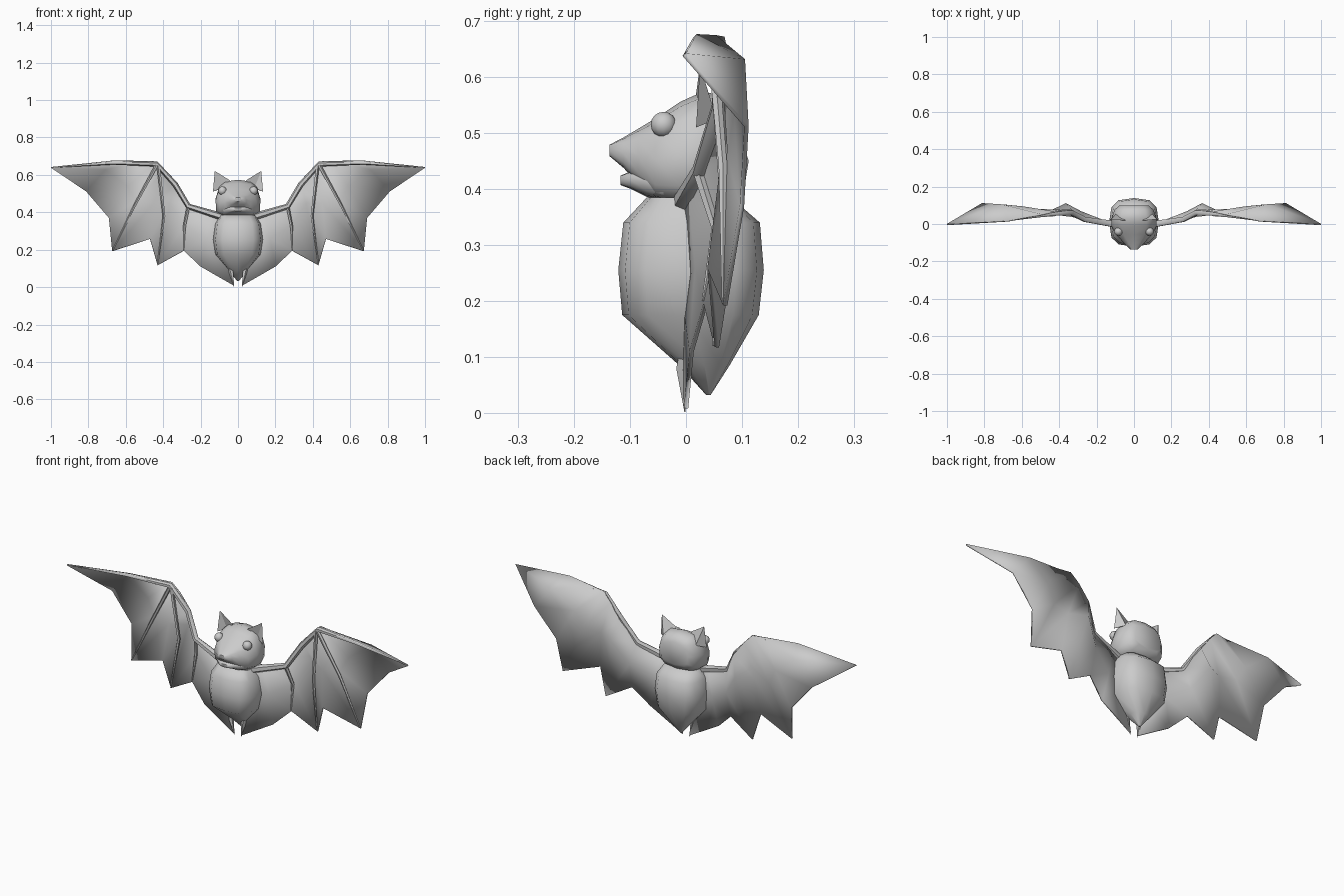
import bpy, bmesh, math
from mathutils import Vector

if "Cube" in bpy.data.objects:
    bpy.data.objects.remove(bpy.data.objects["Cube"])


def finish(name, bm, angle=50):
    bmesh.ops.recalc_face_normals(bm, faces=bm.faces)
    me = bpy.data.meshes.new(name)
    bm.to_mesh(me)
    bm.free()
    ob = bpy.data.objects.new(name, me)
    bpy.context.collection.objects.link(ob)
    bpy.ops.object.select_all(action='DESELECT')
    ob.select_set(True)
    bpy.context.view_layer.objects.active = ob
    bpy.ops.object.shade_smooth_by_angle(angle=math.radians(angle))
    return ob


def mirror(ob):
    m = ob.modifiers.new("mirror", 'MIRROR')
    m.use_mirror_merge = False
    return ob


def spow(v, p):
    return math.copysign(abs(v) ** p, v)


def loft(bm, rings):
    loops = [[bm.verts.new(p) for p in r] for r in rings]
    n = len(loops[0])
    for a, b in zip(loops, loops[1:]):
        for i in range(n):
            bm.faces.new((a[i], a[(i + 1) % n], b[(i + 1) % n], b[i]))
    bm.faces.new(loops[0])
    bm.faces.new(loops[-1])


def squircle(n, rx, ry, p=0.68):
    return [(rx * spow(math.cos(2 * math.pi * i / n), p),
             ry * spow(math.sin(2 * math.pi * i / n), p)) for i in range(n)]


def tube(bm, path, radii, n=6):
    pts = [Vector(p) for p in path]
    rings = []
    for i, p in enumerate(pts):
        t = (pts[min(i + 1, len(pts) - 1)] - pts[max(i - 1, 0)]).normalized()
        u = t.cross(Vector((0, 1, 0))).normalized()
        w = t.cross(u)
        rings.append([p + radii[i] * (u * math.cos(2 * math.pi * k / n) + w * math.sin(2 * math.pi * k / n))
                      for k in range(n)])
    loft(bm, rings)


def head_loft(bm, rings, taper):
    # rings: y, half width, bottom z, top z; lower part wider than the top
    loft(bm, [[(x * (1 - taper * z / (z1 - z0)), y, (z0 + z1) / 2 + z)
               for x, z in squircle(12, rx, (z1 - z0) / 2)] for y, rx, z0, z1 in rings])


# Body: z, centre y, half width, half depth
bm = bmesh.new()
loft(bm, [[(x, cy + y, z) for x, y in squircle(12, rx, ry)] for z, cy, rx, ry in [
    (.385, .005, .095, .075), (.34, .01, .122, .122), (.255, .009, .133, .13),
    (.175, .008, .122, .122), (.085, .033, .048, .045), (.032, .04, .004, .004)]])
finish("body", bm)

# Head with upper jaw ending in a pointed snout
bm = bmesh.new()
head_loft(bm, [(.10, .078, .415, .535), (.075, .105, .385, .565), (.03, .12, .37, .574),
               (-.01, .12, .37, .556), (-.055, .10, .38, .526), (-.085, .07, .41, .508),
               (-.112, .045, .438, .492), (-.137, .02, .459, .479)], .22)
finish("head", bm)

# Lower jaw
bm = bmesh.new()
head_loft(bm, [(-.04, .095, .378, .45), (-.07, .078, .386, .44), (-.098, .048, .40, .432),
               (-.117, .022, .407, .424)], 0)
finish("lower_jaw", bm)

# Eyes
bm = bmesh.new()
bmesh.ops.create_uvsphere(bm, u_segments=12, v_segments=8, radius=.023)
for v in bm.verts:
    v.co += Vector((.083, -.04, .515))
mirror(finish("eyes", bm))

# Ears: cupped four sided shells
bm = bmesh.new()
tip, inner, outer, back, dent = [bm.verts.new(p) for p in [
    (.124, .025, .621), (.042, .018, .57), (.134, .018, .51), (.095, .055, .525), (.088, .035, .53)]]
for f in [(tip, inner, dent), (tip, dent, outer), (tip, back, inner), (tip, outer, back),
          (inner, back, dent), (dent, back, outer)]:
    bm.faces.new(f)
mirror(finish("ears", bm, 30))

# Wing membrane: top, middle and bottom points from body to tip
cols = [
    [(.06, -.008, .37), (.05, -.005, .22), (.022, 0, .008)],
    [(.14, .008, .395), (.17, .02, .26), (.20, .01, .11)],
    [(.265, .03, .44), (.285, .065, .33), (.29, .035, .195)],
    [(.335, .075, .55), (.365, .108, .45), (.43, .055, .117)],
    [(.39, .072, .625), (.45, .066, .45), (.47, .042, .258)],
    [(.435, .065, .672), (.545, .078, .46), (.672, .07, .192)],
    [(.50, .05, .674), (.59, .09, .54), (.69, .10, .37)],
    [(.67, .016, .674), (.71, .102, .63), (.812, .108, .512)]]
bm = bmesh.new()
grid = [[bm.verts.new(p) for p in c] for c in cols]
for a, b in zip(grid, grid[1:]):
    for i in range(2):
        bm.faces.new((a[i], b[i], b[i + 1], a[i + 1]))
end = bm.verts.new((1, -.003, .64))
for i in range(2):
    bm.faces.new((grid[-1][i], end, grid[-1][i + 1]))
wing = finish("wing_membrane", bm, 60)
s = wing.modifiers.new("thickness", 'SOLIDIFY')
s.thickness = .008
s.offset = 0
mirror(wing)

# Wing arm and leading finger
bm = bmesh.new()
tube(bm, [(.08, -.005, .375), (.265, .025, .432), (.335, .06, .548), (.435, .056, .658),
          (.67, .024, .664), (.995, -.002, .64)], [.02, .015, .015, .014, .009, .002])
mirror(finish("wing_arm", bm, 60))

# Fingers supporting the membrane, set on its front side
bm = bmesh.new()
for path in [[(.425, .05, .65), (.395, .068, .38), (.43, .049, .12)],
             [(.435, .048, .65), (.55, .066, .44), (.67, .066, .196)],
             [(.265, .022, .43), (.285, .053, .33), (.29, .03, .20)]]:
    tube(bm, path, [.010, .008, .002], 5)
mirror(finish("wing_fingers", bm, 60))

# Legs
bm = bmesh.new()
tube(bm, [(.05, 0, .14), (.036, -.005, .08), (.021, -.002, .002)], [.006, .013, .001], 5)
mirror(finish("legs", bm))
